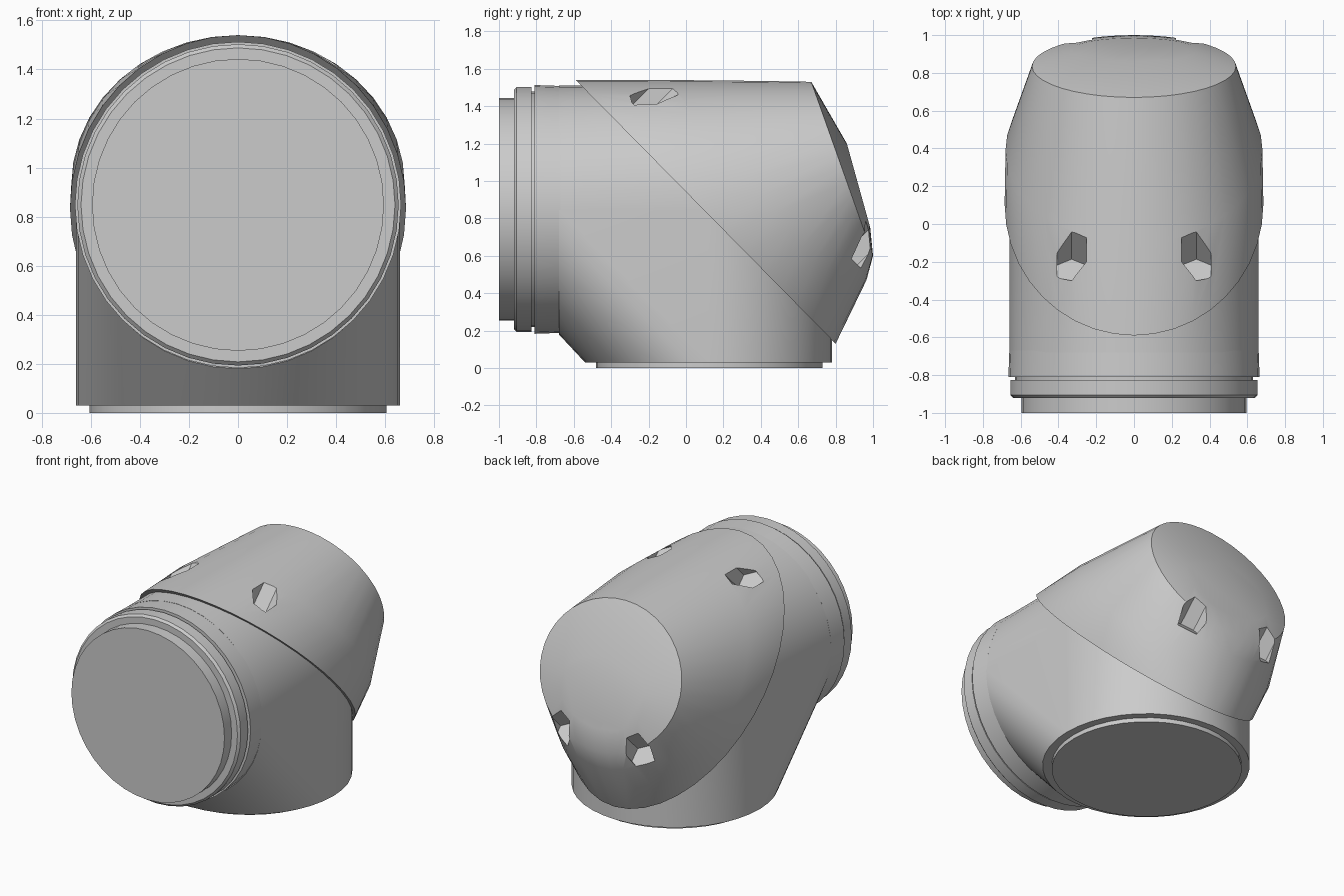
import bpy
import bmesh
from math import cos, sin, pi, radians
from mathutils import Vector, Matrix

cube = bpy.data.objects.get("Cube")
if cube:
    bpy.data.objects.remove(cube, do_unlink=True)

SIDES = 40

grey = bpy.data.materials.new("light_grey")
grey.use_nodes = True
COLOUR = (0.6, 0.6, 0.6, 1)
grey.diffuse_color = COLOUR
grey.node_tree.nodes["Principled BSDF"].inputs["Base Color"].default_value = COLOUR


def add_object(name, bm):
    bmesh.ops.recalc_face_normals(bm, faces=bm.faces[:])
    mesh = bpy.data.meshes.new(name)
    bm.to_mesh(mesh)
    bm.free()
    mesh.materials.append(grey)
    obj = bpy.data.objects.new(name, mesh)
    bpy.context.collection.objects.link(obj)
    return obj


def smooth(obj, angle=30):
    obj.data.shade_smooth()
    obj.data.set_sharp_from_angle(angle=radians(angle))


def ring(start, end, half_width):
    """Ellipse across x whose other axis runs between two (y, z) points."""
    a, b = Vector((0, *start)), Vector((0, *end))
    mid, half = (a + b) / 2, (a - b) / 2
    angles = [2 * pi * i / SIDES for i in range(SIDES)]
    return [mid + half * sin(t) + Vector((half_width * cos(t), 0, 0)) for t in angles]


def hull(name, rings):
    """Convex solid wrapped around a few elliptical sections."""
    bm = bmesh.new()
    for r in rings:
        for p in ring(*r):
            bm.verts.new(p)
    bmesh.ops.remove_doubles(bm, verts=bm.verts[:], dist=0.0005)
    out = bmesh.ops.convex_hull(bm, input=bm.verts[:])
    loose = {g for g in out["geom_interior"] + out["geom_unused"]
             if isinstance(g, bmesh.types.BMVert)}
    bmesh.ops.delete(bm, geom=list(loose), context="VERTS")
    bmesh.ops.dissolve_limit(bm, angle_limit=radians(0.3),
                             verts=bm.verts[:], edges=bm.edges[:])
    return add_object(name, bm)


def lathe_y(name, profile, z):
    """Closed solid turned about a front-to-back axis from (y, radius) points."""
    bm = bmesh.new()
    loops = []
    for y, rad in profile:
        loops.append([bm.verts.new(p) for p in
                      ring((y, z + rad), (y, z - rad), rad)])
    for a, b in zip(loops, loops[1:]):
        for i in range(SIDES):
            j = (i + 1) % SIDES
            bm.faces.new((a[i], a[j], b[j], b[i]))
    bm.faces.new(loops[0])
    bm.faces.new(loops[-1])
    return add_object(name, bm)


# Elbow body: front opening, bottom opening and slanted joint wrapped together
smooth(hull("elbow_body", [
    ((-0.68, 1.51), (-0.68, 0.18), 0.66),
    ((0.78, 0.03), (-0.54, 0.03), 0.66),
    ((-0.54, 1.51), (0.78, 0.18), 0.66),
]))

# Front neck with its groove, collar and end plug
smooth(lathe_y("front_collar", [
    (-1, 0.595), (-0.92, 0.595), (-0.92, 0.64), (-0.905, 0.655),
    (-0.825, 0.655), (-0.825, 0.63), (-0.81, 0.63), (-0.81, 0.665),
    (-0.67, 0.66),
], 0.848))

# Bottom plug
smooth(hull("bottom_plug", [
    ((0.73, 0), (-0.48, 0), 0.605),
    ((0.73, 0.04), (-0.48, 0.04), 0.605),
]))

# Slanted cap with a tapered, domed back end
cap = hull("joint_cap", [
    ((-0.59, 1.54), (0.8, 0.13), 0.685),
    ((-0.1, 1.54), (0.885, 0.31), 0.68),
    ((0.4, 1.535), (0.965, 0.47), 0.575),
    ((0.67, 1.53), (1, 0.6), 0.54),
    ((0.86, 1.2), (0.985, 0.75), 0.33),
])

# Screw pockets bored into the cap at right angles to the joint
bm = bmesh.new()
tilt = Matrix.Rotation(radians(-45), 4, "X")
for x, y, z in ((0.33, -0.25, 1.38), (0.3, 0.885, 0.585)):
    for side in (-1, 1):
        place = (Matrix.Translation((side * x, y, z)) @ tilt
                 @ Matrix.Translation((0, 0, 0.25)))
        bmesh.ops.create_cone(bm, cap_ends=True, segments=6, radius1=0.09,
                              radius2=0.09, depth=0.5, matrix=place)
cutter = add_object("pocket_cutter", bm)
cutter.hide_render = True
cut = cap.modifiers.new("pockets", "BOOLEAN")
cut.operation = "DIFFERENCE"
cut.solver = "EXACT"
cut.object = cutter
bpy.context.view_layer.update()
deps = bpy.context.evaluated_depsgraph_get()
cut_mesh = bpy.data.meshes.new_from_object(cap.evaluated_get(deps))
cap.modifiers.clear()
cap.data = cut_mesh
bpy.data.objects.remove(cutter, do_unlink=True)
smooth(cap)
